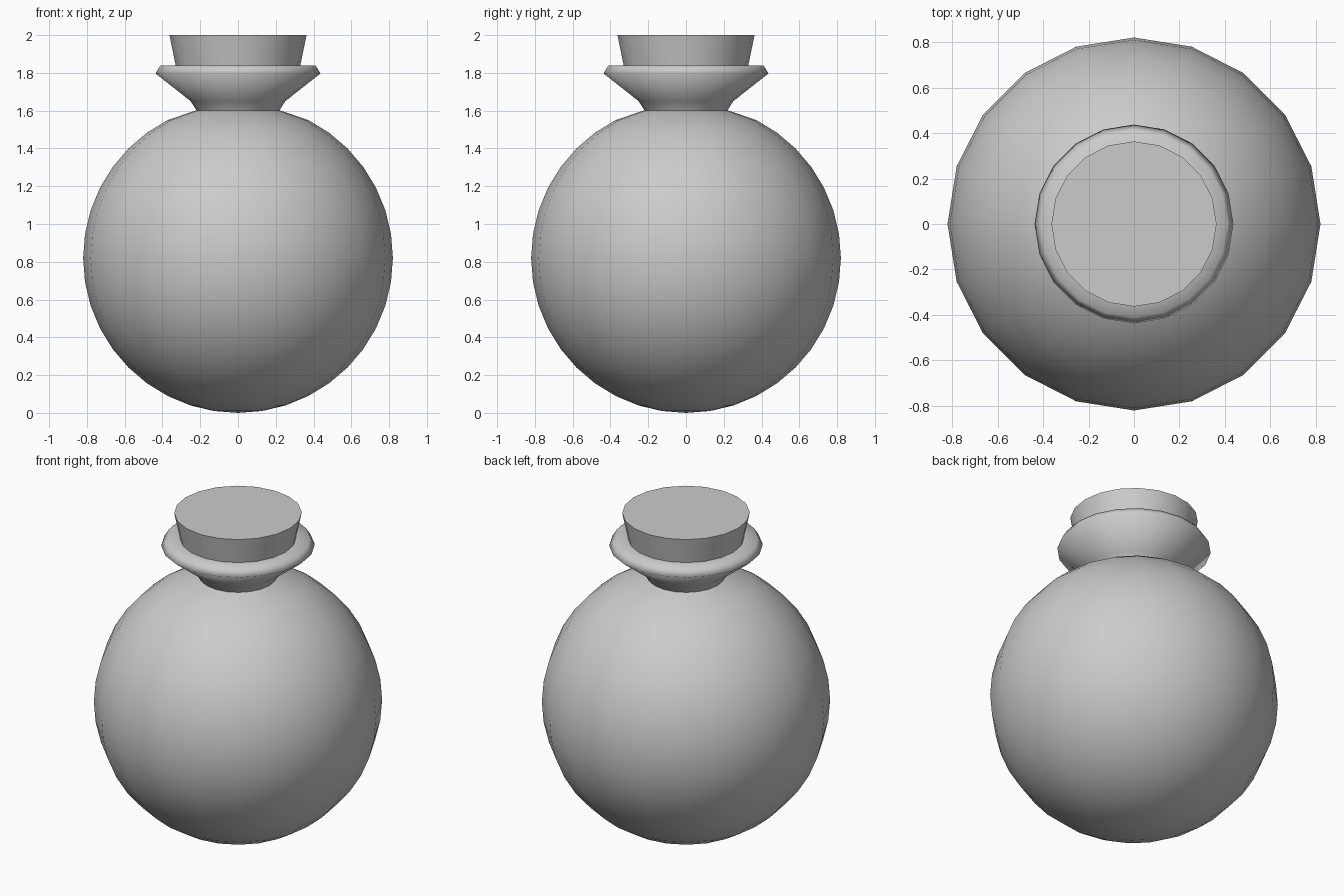
import bpy, bmesh, math

if "Cube" in bpy.data.objects:
    bpy.data.objects.remove(bpy.data.objects["Cube"])

SIDES = 20


def lathe(name, profile, sharp_angle):
    """Spin an (r, z) profile around z; r = 0 ends become poles, others are capped."""
    bm = bmesh.new()
    rings = []
    for r, z in profile:
        if r == 0:
            rings.append([bm.verts.new((0, 0, z))] * SIDES)
        else:
            rings.append([bm.verts.new((r * math.cos(2 * math.pi * i / SIDES),
                                        r * math.sin(2 * math.pi * i / SIDES), z))
                          for i in range(SIDES)])
    for a, b in zip(rings, rings[1:]):
        for i in range(SIDES):
            j = (i + 1) % SIDES
            quad = list(dict.fromkeys((a[i], a[j], b[j], b[i])))
            bm.faces.new(quad)
    for ring, r in ((rings[0], profile[0][0]), (rings[-1], profile[-1][0])):
        if r:
            bm.faces.new(ring)
    bmesh.ops.recalc_face_normals(bm, faces=bm.faces)
    mesh = bpy.data.meshes.new(name)
    bm.to_mesh(mesh)
    bm.free()
    obj = bpy.data.objects.new(name, mesh)
    bpy.context.collection.objects.link(obj)
    bpy.ops.object.select_all(action='DESELECT')
    obj.select_set(True)
    bpy.context.view_layer.objects.active = obj
    bpy.ops.object.shade_smooth_by_angle(angle=math.radians(sharp_angle))
    return obj


# Round flask body with pinched neck and flared lip
R = 0.82
body = [(0, 0)] + [(R * math.cos(math.radians(a)), R + R * math.sin(math.radians(a)))
                   for a in range(-81, 64, 9)]
neck = [(0.22, 1.602), (0.25, 1.65), (0.437, 1.797), (0.41, 1.84), (0.31, 1.84)]
lathe("flask", body + neck, 100)

# Tapered stopper
lathe("stopper", [(0.305, 1.72), (0.363, 2.0)], 30)
